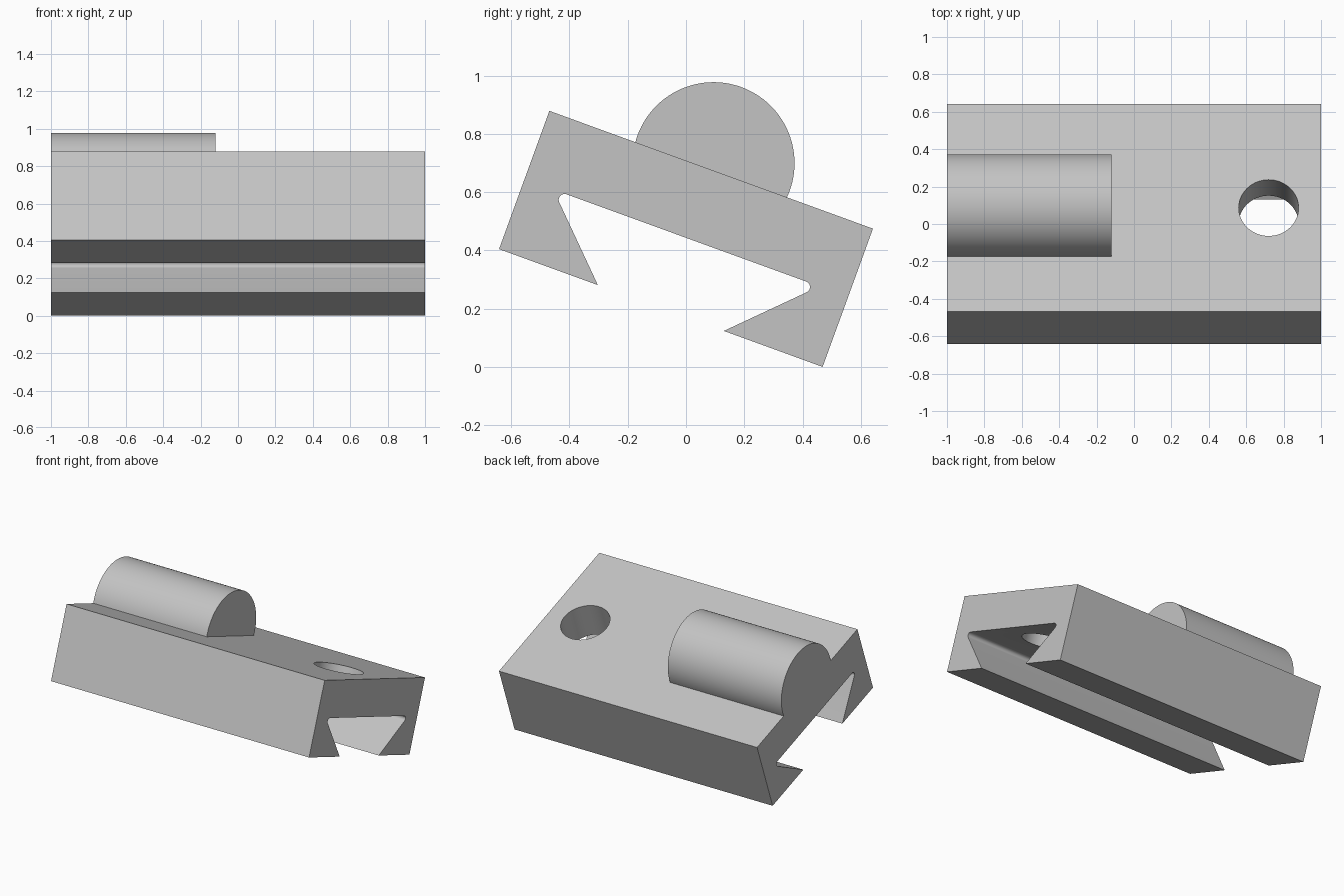
import bpy, bmesh
from math import sin, cos, tan, pi, radians, asin
from mathutils import Matrix

TILT = radians(20)
WIDTH, HEIGHT = 1.182, 0.505      # block cross-section before tilting
ROOF, LIP, FILLET = 0.256, 0.361, 0.02   # dovetail slot

if "Cube" in bpy.data.objects:
    bpy.data.objects.remove(bpy.data.objects["Cube"])

grey = bpy.data.materials.new("plain grey")
grey.use_nodes = True
colour = (0.55, 0.55, 0.55, 1)
grey.diffuse_color = colour
grey.node_tree.nodes["Principled BSDF"].inputs["Base Color"].default_value = colour

# everything is drawn in the block's own frame, then tilted about x
FRAME = (Matrix.Translation((0, -(WIDTH * cos(TILT) + HEIGHT * sin(TILT)) / 2, WIDTH * sin(TILT)))
         @ Matrix.Rotation(-TILT, 4, 'X'))


def make_object(name, bm):
    bmesh.ops.recalc_face_normals(bm, faces=bm.faces)
    mesh = bpy.data.meshes.new(name)
    bm.to_mesh(mesh)
    bm.free()
    mesh.materials.append(grey)
    obj = bpy.data.objects.new(name, mesh)
    bpy.context.collection.objects.link(obj)
    obj.matrix_world = FRAME
    return obj


def extrude_profile(name, points, x0, x1):
    bm = bmesh.new()
    face = bm.faces.new([bm.verts.new((x0, u, v)) for u, v in points])
    new = bmesh.ops.extrude_face_region(bm, geom=[face], use_keep_orig=True)["geom"]
    bmesh.ops.translate(bm, vec=(x1 - x0, 0, 0),
                        verts=[g for g in new if isinstance(g, bmesh.types.BMVert)])
    return make_object(name, bm)


def arc(cu, cv, r, a0, a1, steps):
    angles = [a0 + (a1 - a0) * i / steps for i in range(steps + 1)]
    return [(cu + r * cos(a), cv + r * sin(a)) for a in angles]


# block with dovetail slot: half outline, mirrored
centre = LIP - ROOF + FILLET / tan(pi / 8)
half = [(0, HEIGHT), (0, 0), (LIP, 0)]
half += arc(centre, ROOF - FILLET, FILLET, radians(225), radians(90), 12)
outline = half + [(WIDTH - u, v) for u, v in reversed(half)]
block = extrude_profile("dovetail_block", outline, -1, 1)

# round hole through the plate
bm = bmesh.new()
bmesh.ops.create_cone(bm, cap_ends=True, segments=64, radius1=0.16, radius2=0.16, depth=1,
                      matrix=Matrix.Translation((0.72, WIDTH / 2, 0.4)))
cutter = make_object("hole_cutter", bm)
cutter.hide_render = True
cut = block.modifiers.new("hole", 'BOOLEAN')
cut.operation, cut.solver, cut.object = 'DIFFERENCE', 'EXACT', cutter
bpy.context.view_layer.objects.active = block
bpy.ops.object.modifier_apply(modifier=cut.name)
bpy.data.objects.remove(cutter)

# round bar sitting on the top face
BAR, RISE = 0.278, 0.024
dip = asin(RISE / BAR)
bar = extrude_profile("round_bar", arc(WIDTH / 2, HEIGHT + RISE, BAR, -dip, pi + dip, 64), -1, -0.12)

# smooth curved walls, keep corners crisp
for obj in (block, bar):
    bpy.ops.object.select_all(action='DESELECT')
    obj.select_set(True)
    bpy.context.view_layer.objects.active = obj
    bpy.ops.object.shade_smooth_by_angle(angle=radians(30))
